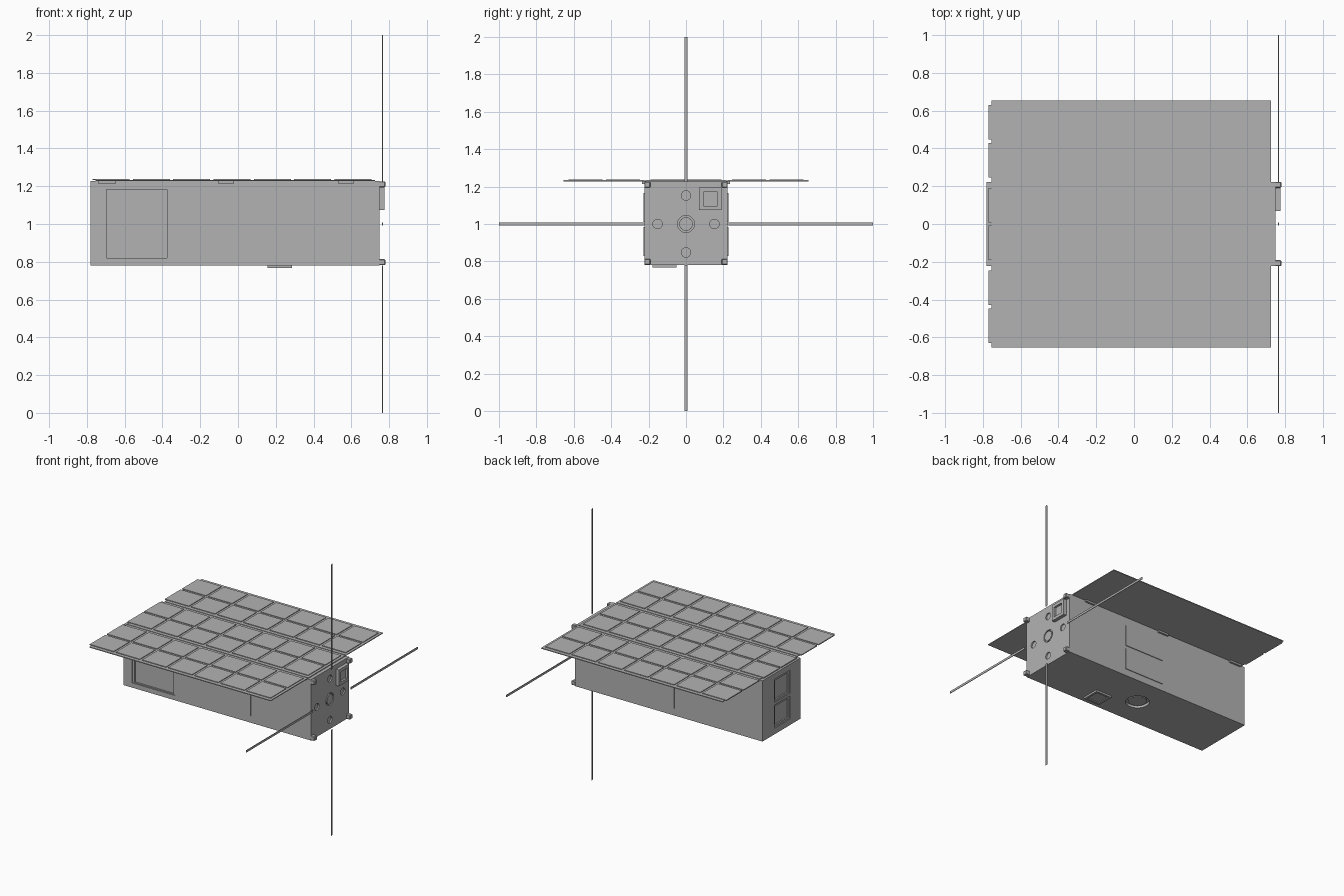
import bpy
import math
from mathutils import Vector

cube = bpy.data.objects.get("Cube")
if cube:
    bpy.data.objects.remove(cube, do_unlink=True)

grey = bpy.data.materials.new("light_grey")
grey.use_nodes = True
GREY = (0.45, 0.45, 0.45, 1)
grey.diffuse_color = GREY
grey.node_tree.nodes["Principled BSDF"].inputs["Base Color"].default_value = GREY


def box(name, x, y, z):
    """Box spanning the given (min, max) ranges."""
    bpy.ops.mesh.primitive_cube_add(size=1)
    ob = bpy.context.object
    ob.name = name
    lo, hi = (Vector(p) for p in zip(x, y, z))
    for v in ob.data.vertices:
        v.co = (lo + hi) / 2 + v.co * (hi - lo)
    ob.data.materials.append(grey)
    return ob


def disc(name, centre, radius, depth, axis="Z"):
    turn = (0, math.pi / 2, 0) if axis == "X" else (0, 0, 0)
    bpy.ops.mesh.primitive_cylinder_add(vertices=32, radius=radius, depth=depth,
                                        location=centre, rotation=turn)
    ob = bpy.context.object
    ob.name = name
    ob.data.materials.append(grey)
    bpy.ops.object.shade_smooth_by_angle(angle=math.radians(30))
    return ob


def carve(ob, cutters):
    """Cut each cutter out of the object, then discard the cutter."""
    for c in cutters:
        mod = ob.modifiers.new("cut", "BOOLEAN")
        mod.operation = "DIFFERENCE"
        mod.solver = "EXACT"
        mod.object = c
        c.hide_render = True
        bpy.context.view_layer.objects.active = ob
        bpy.ops.object.modifier_apply(modifier=mod.name)
        bpy.data.objects.remove(c, do_unlink=True)


# Main body with recessed windows, ports and holes
body = box("body", (-0.78, 0.75), (-0.222, 0.222), (0.78, 1.228))
cuts = [
    box("cutter", (-0.71, -0.36), (-0.3, -0.216), (0.815, 1.193)),
    box("cutter", (-0.695, -0.375), (-0.3, -0.205), (0.82, 1.183)),
    disc("cutter", (-0.03, 0, 0.78), 0.08, 0.04),
    disc("cutter", (0.75, 0, 1), 0.045, 0.024, "X"),
]
for low in (0.825, 1.015):
    cuts.append(box("cutter", (-0.9, -0.774), (-0.1, 0.08), (low, low + 0.17)))
    cuts.append(box("cutter", (-0.9, -0.764), (-0.085, 0.065), (low + 0.015, low + 0.155)))
for y, z in ((0.152, 1), (-0.152, 1), (0, 1.152), (0, 0.848)):
    cuts.append(disc("cutter", (0.75, y, z), 0.025, 0.02, "X"))
carve(body, cuts)

# Lenses inside the round recesses
disc("end_lens", (0.742, 0, 1), 0.036, 0.016, "X")
disc("bottom_lens", (-0.03, 0, 0.772), 0.066, 0.0).scale.z = 1
bpy.data.objects.remove(bpy.data.objects["bottom_lens"], do_unlink=True)
disc("bottom_lens", (-0.03, 0, 0.794), 0.062, 0.016)

# Square end sensor and bottom patch, each with a raised rim
sensor = box("end_sensor", (0.745, 0.775), (0.07, 0.19), (1.075, 1.195))
carve(sensor, [box("cutter", (0.76, 0.9), (0.093, 0.168), (1.097, 1.172))])
patch = box("bottom_patch", (0.155, 0.285), (-0.18, -0.05), (0.767, 0.785))
carve(patch, [box("cutter", (0.17, 0.27), (-0.165, -0.065), (0.7, 0.773))])

# Thin plates on both long sides, corner feet at the end
for s, side in ((-1, "right"), (1, "left")):
    y = sorted((s * 0.22, s * 0.227))
    for low, level in ((0.83, "lower"), (1.01, "upper")):
        box(f"side_plate_{level}_{side}", (-0.06, 0.26), y, (low, low + 0.155))
    for t, level in ((-1, "lower"), (1, "upper")):
        fy, fz = s * 0.207, 1.004 + t * 0.206
        foot = box(f"foot_{level}_{side}", (0.745, 0.78),
                   (fy - 0.016, fy + 0.016), (fz - 0.016, fz + 0.016))
        bev = foot.modifiers.new("bevel", "BEVEL")
        bev.width = 0.004
        bev.segments = 1

# Three solar boards, each with two rows of seven cells
PITCH = 0.2135
for n, name in ((-1, "right"), (0, "middle"), (1, "left")):
    mid = n * 0.438
    box(f"solar_board_{name}", (-0.755, 0.725), (mid - 0.216, mid + 0.216), (1.228, 1.234))
    for row in (-1, 1):
        c = mid + row * 0.1
        for i in range(7):
            x = -0.77 + i * PITCH
            box(f"solar_cell_{name}", (x, x + PITCH - 0.018),
                (c - 0.091, c + 0.091), (1.232, 1.239))

# Hinges between the boards
for s in (-1, 1):
    for x0, x1 in ((-0.74, -0.645), (-0.105, -0.02), (0.53, 0.615)):
        box("hinge", (x0, x1), sorted((s * 0.205, s * 0.236)), (1.215, 1.231))

# Four tape antennas
BLADE = (0.7635, 0.7675)
HALF = (-0.008, 0.008)
box("antenna_up", BLADE, HALF, (1.225, 2))
box("antenna_down", BLADE, HALF, (0, 0.78))
box("antenna_left", BLADE, (0.222, 1), (0.992, 1.008))
box("antenna_right", BLADE, (-1, -0.222), (0.992, 1.008))
